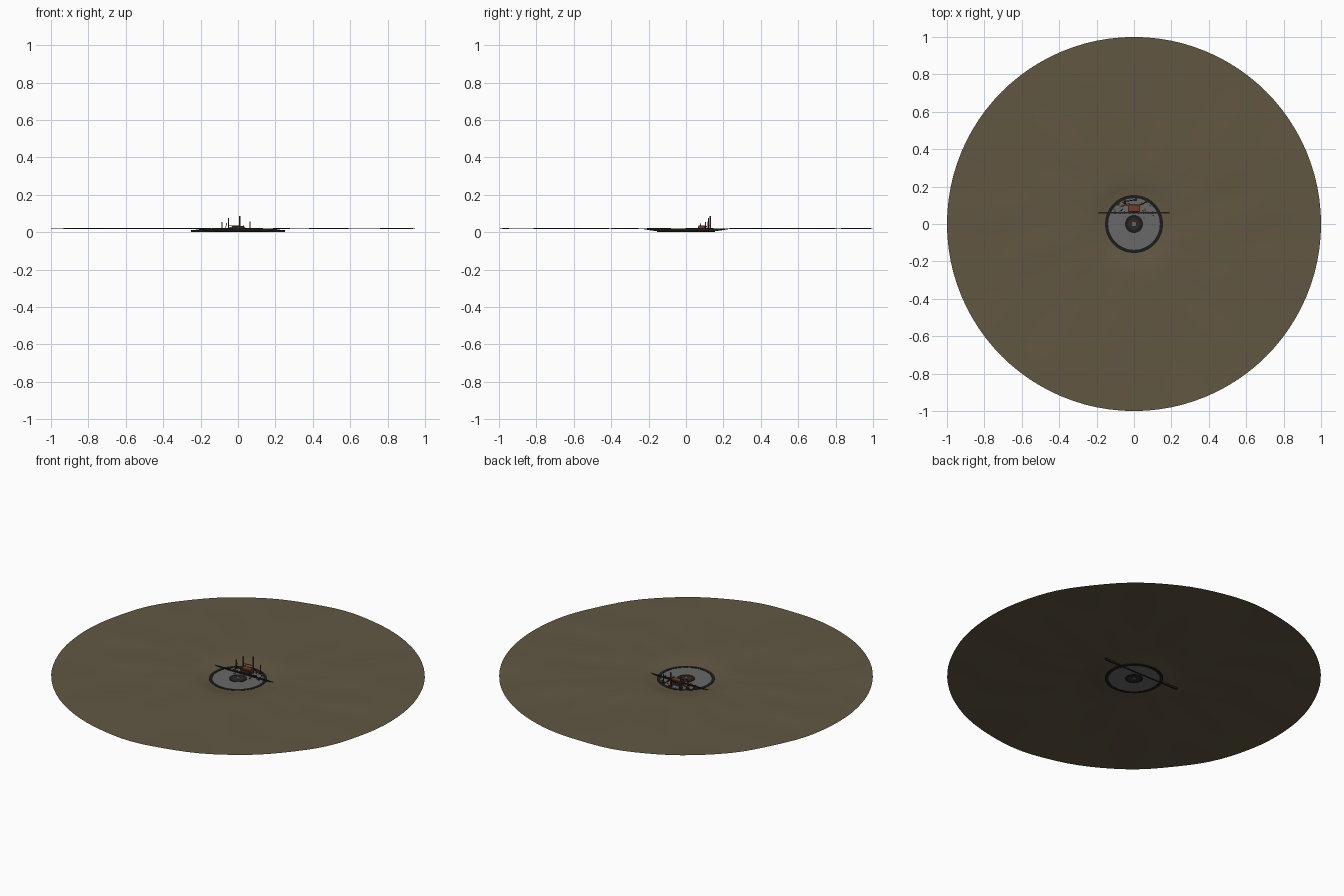
import bpy, bmesh, math, random
from mathutils import Vector, Matrix

if "Cube" in bpy.data.objects:
    bpy.data.objects.remove(bpy.data.objects["Cube"])

random.seed(4)
tau = math.tau


def mat(name, rgb):
    m = bpy.data.materials.new(name)
    m.diffuse_color = (*rgb, 1)
    m.use_nodes = True
    m.node_tree.nodes["Principled BSDF"].inputs["Base Color"].default_value = m.diffuse_color
    return m


EARTH = mat("earth", (0.12, 0.095, 0.055))
BLACK = mat("dark_iron", (0.012, 0.012, 0.012))
STONE = mat("stone", (0.14, 0.14, 0.14))
RUST = mat("rust", (0.16, 0.045, 0.025))
WOOD = mat("dark_timber", (0.03, 0.02, 0.015))


def finish(name, bm, m, smooth=False):
    bmesh.ops.recalc_face_normals(bm, faces=bm.faces[:])
    me = bpy.data.meshes.new(name)
    bm.to_mesh(me)
    bm.free()
    ob = bpy.data.objects.new(name, me)
    bpy.context.collection.objects.link(ob)
    me.materials.append(m)
    for p in me.polygons:
        p.use_smooth = smooth
    return ob


def lathe(name, profile, m, n=64, wobble=None, smooth=False, closed=False):
    """Revolve (radius, z) points about z."""
    bm = bmesh.new()
    rings = []
    for r, z in profile:
        ring = []
        for i in range(n):
            a = tau * i / n
            dz = wobble(r, a) if wobble else 0
            ring.append(bm.verts.new((r * math.cos(a), r * math.sin(a), z + dz)))
        rings.append(ring)
    pairs = list(zip(rings, rings[1:]))
    if closed:
        pairs.append((rings[-1], rings[0]))
    for a, b in pairs:
        for i in range(n):
            j = (i + 1) % n
            bm.faces.new((a[i], b[i], b[j], a[j]))
    ob = finish(name, bm, m, smooth)
    return ob


def box(name, loc, size, m, rot=(0, 0, 0)):
    bm = bmesh.new()
    bmesh.ops.create_cube(bm, size=1)
    bmesh.ops.scale(bm, vec=size, verts=bm.verts)
    ob = finish(name, bm, m)
    ob.location, ob.rotation_euler = loc, rot
    return ob


def rod(name, p, q, r, m, n=8):
    p, q = Vector(p), Vector(q)
    bm = bmesh.new()
    bmesh.ops.create_cone(bm, cap_ends=True, segments=n, radius1=r, radius2=r,
                          depth=(q - p).length)
    ob = finish(name, bm, m)
    ob.location = (p + q) / 2
    ob.rotation_euler = (q - p).to_track_quat('Z', 'Y').to_euler()
    return ob


# Terrain sheet dipping into the central pit
def ripple(r, a):
    k = min(1, max(0, (r - 0.2) / 0.3)) * 0.0016
    return k * (math.sin(5 * a + 7 * r) + 0.7 * math.sin(11 * a - 9 * r) + 0.5 * math.sin(17 * a))


profile = [(0.153, 0.006), (0.175, 0.008), (0.2, 0.012), (0.225, 0.016), (0.26, 0.0185)]
profile += [(0.3 + 0.07 * i, 0.0195) for i in range(11)]
lathe("terrain", profile, EARTH, 96, ripple, True)

# Stone floor with iron rim and hub rings
lathe("pit_floor", [(0.0005, 0.003), (0.142, 0.003), (0.142, 0.006), (0.0005, 0.006)], STONE, closed=True)


def ring(name, r0, r1, z0, z1, m):
    lathe(name, [(r0, z0), (r1, z0), (r1, z1), (r0, z1)], m, closed=True)


ring("pit_rim", 0.138, 0.155, 0.002, 0.008, BLACK)
ring("hub_outer_ring", 0.032, 0.048, 0.002, 0.008, BLACK)
ring("hub_middle_ring", 0.012, 0.034, 0.002, 0.0075, WOOD)
rod("hub_pin", (0, 0, 0.002), (0, 0, 0.0095), 0.008, STONE, 16)

# Long beam lying across the pit, ends buried in the bank
box("long_beam", (0, 0.06, 0.006), (0.5, 0.007, 0.012), BLACK)
for i in range(9):
    box("beam_tie", (-0.1 + 0.025 * i, 0.06, 0.013), (0.006, 0.014, 0.004), WOOD)

# Platform and wreckage on the floor
box("platform", (0, 0.085, 0.018), (0.06, 0.04, 0.024), WOOD)
box("platform_deck", (0, 0.085, 0.031), (0.064, 0.03, 0.006), RUST)
for s in (-1, 1):
    box("platform_side", (s * 0.03, 0.085, 0.03), (0.005, 0.036, 0.014), RUST)
    rod("platform_brace", (s * 0.03, 0.1, 0.03), (s * 0.06, 0.115, 0.006), 0.002, WOOD)
box("fallen_plank", (-0.05, 0.1, 0.02), (0.06, 0.008, 0.004), RUST, (0, -0.4, 0.3))

# Upright posts with small caps
for x, y, z, r in ((0.01, 0.13, 0.088, 0.004), (-0.05, 0.12, 0.077, 0.003),
                   (-0.085, 0.105, 0.055, 0.003), (0.065, 0.118, 0.058, 0.003)):
    rod("post", (x, y, 0.004), (x, y, z), r, RUST)
    box("post_base", (x, y, 0.009), (0.014, 0.014, 0.01), WOOD)
rod("leaning_pole", (-0.07, 0.07, 0.006), (-0.06, 0.08, 0.05), 0.0018, WOOD)
rod("cross_rail", (-0.05, 0.12, 0.035), (0.01, 0.13, 0.035), 0.002, WOOD)

# Loose rubble
for i in range(40):
    a, r = random.uniform(0.3, 2.85), random.uniform(0.06, 0.135)
    s = random.uniform(0.003, 0.008)
    box("rubble", (r * math.cos(a), r * math.sin(a), 0.006 + s * 0.3), (s, s * 0.8, s * 0.7),
        random.choice((STONE, WOOD, RUST)), (0, 0, a * 3))
